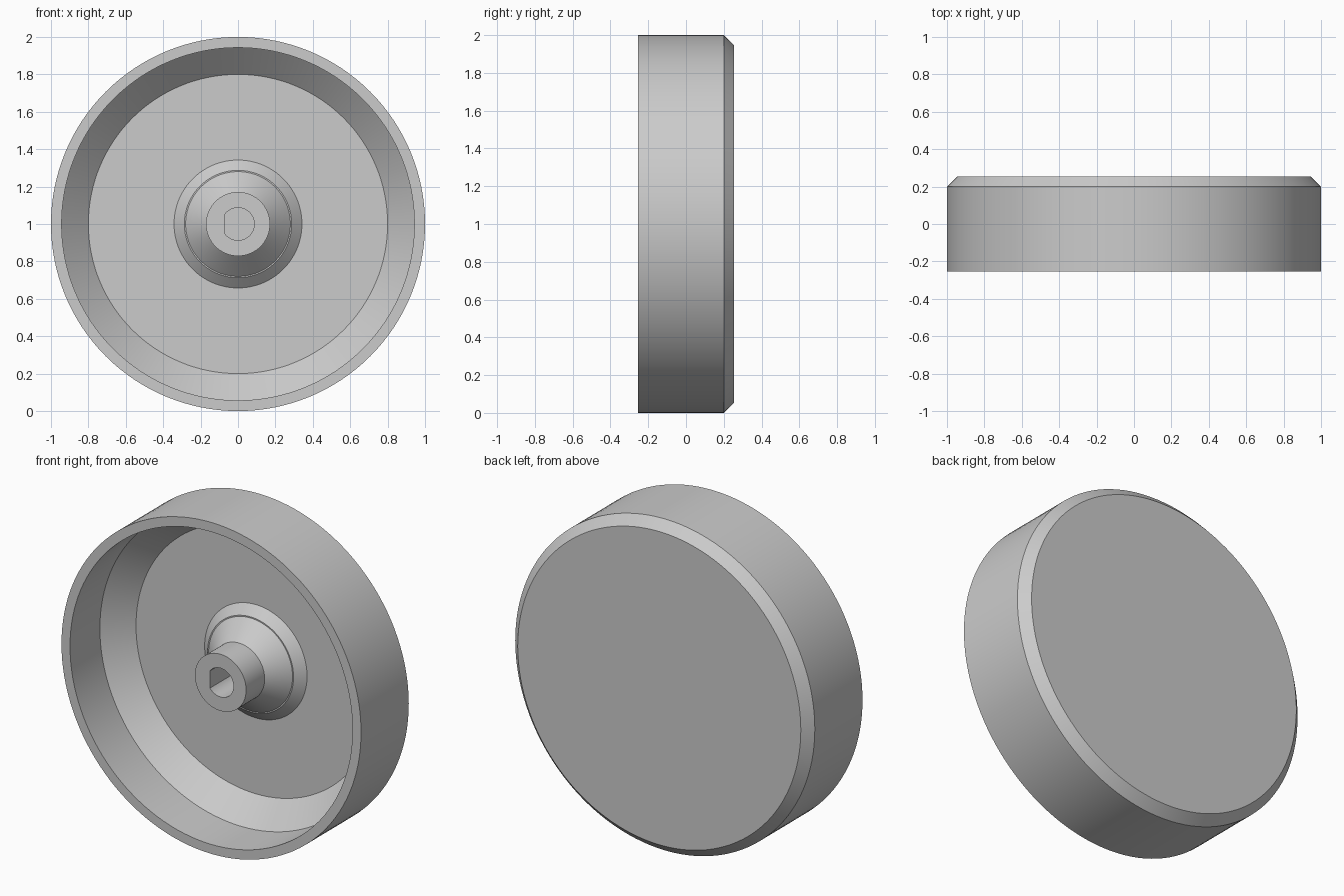
import bpy, bmesh, math

cube = bpy.data.objects.get("Cube")
if cube:
    bpy.data.objects.remove(cube, do_unlink=True)

SEGMENTS = 128
CENTRE_Z = 1.0
FLOOR_Y = 0.17

grey = bpy.data.materials.new("plain_grey")
grey.use_nodes = True
colour = (0.6, 0.6, 0.6, 1)
grey.diffuse_color = colour
grey.node_tree.nodes["Principled BSDF"].inputs["Base Color"].default_value = colour


def lathe(name, profile, flat_x=None, cap_ends=True):
    """Turn (radius, y) points around the y axis; bore rings may be cut flat at flat_x."""
    bm = bmesh.new()
    rings = []
    for radius, y, is_bore in profile:
        ring = []
        for i in range(SEGMENTS):
            a = math.tau * i / SEGMENTS
            x = radius * math.cos(a)
            if is_bore:
                x = max(x, flat_x)
            ring.append(bm.verts.new((x, y, CENTRE_Z + radius * math.sin(a))))
        rings.append(ring)
    for lower, upper in zip(rings, rings[1:]):
        for i in range(SEGMENTS):
            j = (i + 1) % SEGMENTS
            bm.faces.new((lower[i], lower[j], upper[j], upper[i]))
    bm.faces.new(rings[0])
    bm.faces.new(rings[-1])
    bmesh.ops.recalc_face_normals(bm, faces=bm.faces)
    mesh = bpy.data.meshes.new(name)
    bm.to_mesh(mesh)
    bm.free()
    mesh.materials.append(grey)
    obj = bpy.data.objects.new(name, mesh)
    bpy.context.collection.objects.link(obj)
    bpy.ops.object.select_all(action='DESELECT')
    obj.select_set(True)
    bpy.context.view_layer.objects.active = obj
    bpy.ops.object.shade_smooth_by_angle(angle=math.radians(20))
    return obj


# One turned piece: back disc, chamfer, rim, dished floor, hub and D-shaped bore
lathe("wheel_with_hub", [
    # back face, chamfer and outer wall
    (0.945, 0.255, False),
    (1.0, 0.2, False),
    (1.0, -0.255, False),
    # inner wall and its sloped foot
    (0.943, -0.255, False),
    (0.943, 0.03, False),
    (0.8, FLOOR_Y, False),
    # hub flange, small step, cone and stem
    (0.342, FLOOR_Y, False),
    (0.287, 0.12, False),
    (0.28, 0.12, False),
    (0.171, 0.01, False),
    (0.171, -0.167, False),
    # bore with one flat side
    (0.087, -0.167, True),
    (0.087, FLOOR_Y, True),
], flat_x=-0.07)
